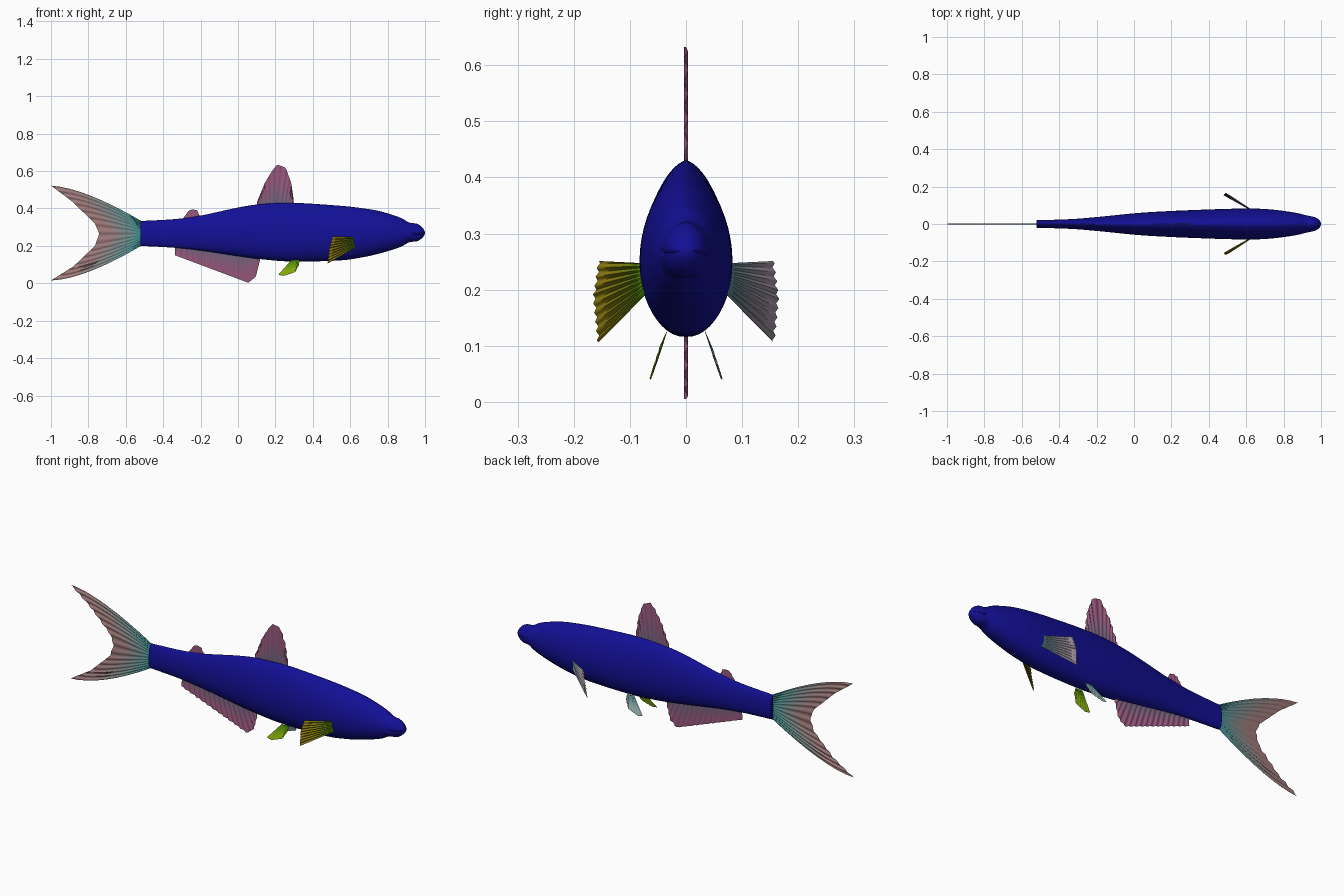
import bpy, math
from mathutils import Vector

if "Cube" in bpy.data.objects:
    bpy.data.objects.remove(bpy.data.objects["Cube"])


def material(name, rgb):
    m = bpy.data.materials.new(name)
    m.diffuse_color = (*rgb, 1)
    m.use_nodes = True
    m.node_tree.nodes["Principled BSDF"].inputs["Base Color"].default_value = m.diffuse_color
    return m


def make_object(name, verts, faces, mats, smooth_angle=50):
    me = bpy.data.meshes.new(name)
    me.from_pydata(verts, [], faces)
    ob = bpy.data.objects.new(name, me)
    bpy.context.collection.objects.link(ob)
    for m in mats:
        me.materials.append(m)
    bpy.ops.object.select_all(action='DESELECT')
    bpy.context.view_layer.objects.active = ob
    ob.select_set(True)
    bpy.ops.object.shade_smooth_by_angle(angle=math.radians(smooth_angle))
    return ob


def catmull(rows, n):
    """Smooth curve through rows of numbers, n steps per span."""
    out = []
    for i in range(len(rows) - 1):
        p0, p1 = rows[max(i - 1, 0)], rows[i]
        p2, p3 = rows[i + 1], rows[min(i + 2, len(rows) - 1)]
        for k in range(n):
            t = k / n
            out.append([0.5 * (2*b + (c - a)*t + (2*a - 5*b + 4*c - d)*t*t
                               + (3*b - a - 3*c + d)*t**3)
                        for a, b, c, d in zip(p0, p1, p2, p3)])
    out.append(list(rows[-1]))
    return out


def along(pts, t):
    """Point at fraction t of the length of a polyline."""
    pts = [Vector(p) for p in pts]
    lens = [(b - a).length for a, b in zip(pts, pts[1:])]
    d = t * sum(lens)
    for a, b, l in zip(pts, pts[1:], lens):
        if d <= l:
            return a.lerp(b, d / l)
        d -= l
    return pts[-1]


def flat(pts):
    return [(x, 0, z) for x, z in pts]


def fin(name, root, tip, rays, c0, c1, bend=None, ripple=0.004, bands=8):
    """Pleated sheet of rays running from root line to tip line, tinted in bands."""
    n = rays * 4
    axis = (Vector(root[-1]) - Vector(root[0])).cross(along(tip, .5) - along(root, .5)).normalized()
    verts, faces = [], []
    for i in range(n + 1):
        s = i / n
        a, b = along(root, s), along(tip, s)
        c = along(bend, s) if bend else (a + b) / 2
        for j in range(bands + 1):
            t = j / bands
            p = a * (1 - t)**2 + c * 2*t*(1 - t) + b * t*t
            wave = ripple * math.sin(s * rays * 2 * math.pi) * min(1, .35 + t)
            verts.append(p + axis * wave)
    w = bands + 1
    for i in range(n):
        for j in range(bands):
            faces.append((i*w + j, i*w + j + 1, (i + 1)*w + j + 1, (i + 1)*w + j))
    mats = []
    for j in range(bands):
        f = min(1, 1.3 * j / (bands - 1))
        mats.append(material(f"{name}_tint", [u + (v - u)*f for u, v in zip(c0, c1)]))
    ob = make_object(name, verts, faces, mats, 80)
    for k, poly in enumerate(ob.data.polygons):
        poly.material_index = k % bands
    return ob


# Body: stations of x, top z, bottom z, half width
stations = [
    (-0.52, .333, .200, .020), (-0.34, .343, .190, .026), (-0.20, .362, .175, .037),
    (0.0, .405, .145, .057), (0.13, .424, .128, .066), (0.30, .430, .116, .074),
    (0.54, .415, .122, .082), (0.66, .402, .138, .082), (0.76, .385, .160, .075),
    (0.865, .352, .193, .060), (0.915, .325, .219, .048), (0.955, .319, .224, .040),
    (0.98, .304, .238, .030), (0.995, .285, .255, .016), (1.0, .271, .269, .001)]
SEG = 48
verts, faces = [], []
rings = catmull(stations, 6)
for x, top, bot, w in rings:
    mid = bot + (top - bot) * .43
    for k in range(SEG):
        a = 2 * math.pi * k / SEG
        c, s = math.cos(a), math.sin(a)
        y = math.copysign(abs(c) ** (1.25 if s > 0 else .88), c) * w
        # mouth crease on the snout sides
        if x > .925 and abs(s) < .1:
            y *= .86
        verts.append((x, y, mid + s * ((top - mid) if s > 0 else (mid - bot))))
for i in range(len(rings) - 1):
    for k in range(SEG):
        k2 = (k + 1) % SEG
        faces.append((i*SEG + k, i*SEG + k2, (i + 1)*SEG + k2, (i + 1)*SEG + k))
faces.append(tuple(reversed(range(SEG))))
faces.append(tuple(range(len(verts) - SEG, len(verts))))
make_object("body", verts, faces, [material("blue_skin", (.006, .005, .30))])

teal, pink = (.06, .28, .28), (.32, .10, .21)
dusk, rose = (.15, .13, .21), (.34, .19, .19)

# Forked tail
fin("tail_fin", flat([(-.515, .332), (-.515, .202)]),
    flat([(-1, .522), (-.89, .44), (-.765, .32), (-.742, .265), (-.765, .2),
          (-.88, .09), (-1, .015)]), 14, teal, rose,
    bend=flat([(-.82, .51), (-.635, .266), (-.82, .022)]))

# Dorsal fin, small rear fin and anal fin
fin("dorsal_fin", flat([(.10, .40), (.30, .41)]),
    flat([(.102, .435), (.145, .54), (.185, .605), (.21, .635), (.255, .618),
          (.285, .535), (.297, .45)]), 10, dusk, pink)
fin("rear_back_fin", flat([(-.30, .335), (-.205, .345)]),
    flat([(-.29, .352), (-.262, .39), (-.24, .395), (-.218, .39), (-.205, .36)]),
    5, pink, pink, ripple=.002)
fin("anal_fin", flat([(-.335, .205), (.118, .145)]),
    flat([(-.337, .15), (.055, .003), (.095, .035), (.118, .125)]), 16, dusk, pink)

# Paired side and belly fins
paired = [(-1, "right", (.045, .22, .003), (.28, .21, .005), (.24, .42, .003)),
          (1, "left", (.07, .24, .27), (.36, .30, .37), (.30, .42, .42))]
for s, side, inner, outer, belly in paired:
    def mir(pts):
        return [(x, y * s, z) for x, y, z in pts]
    fin(f"{side}_pectoral_fin", mir([(.635, .072, .247), (.635, .068, .195)]),
        mir([(.505, .155, .251), (.488, .164, .185), (.48, .156, .106)]),
        9, inner, outer, ripple=.003)
    fin(f"{side}_pelvic_fin", mir([(.285, .034, .125), (.328, .034, .125)]),
        mir([(.215, .062, .045), (.245, .064, .04), (.305, .058, .06), (.327, .045, .1)]),
        7, inner, belly, ripple=.0015)
